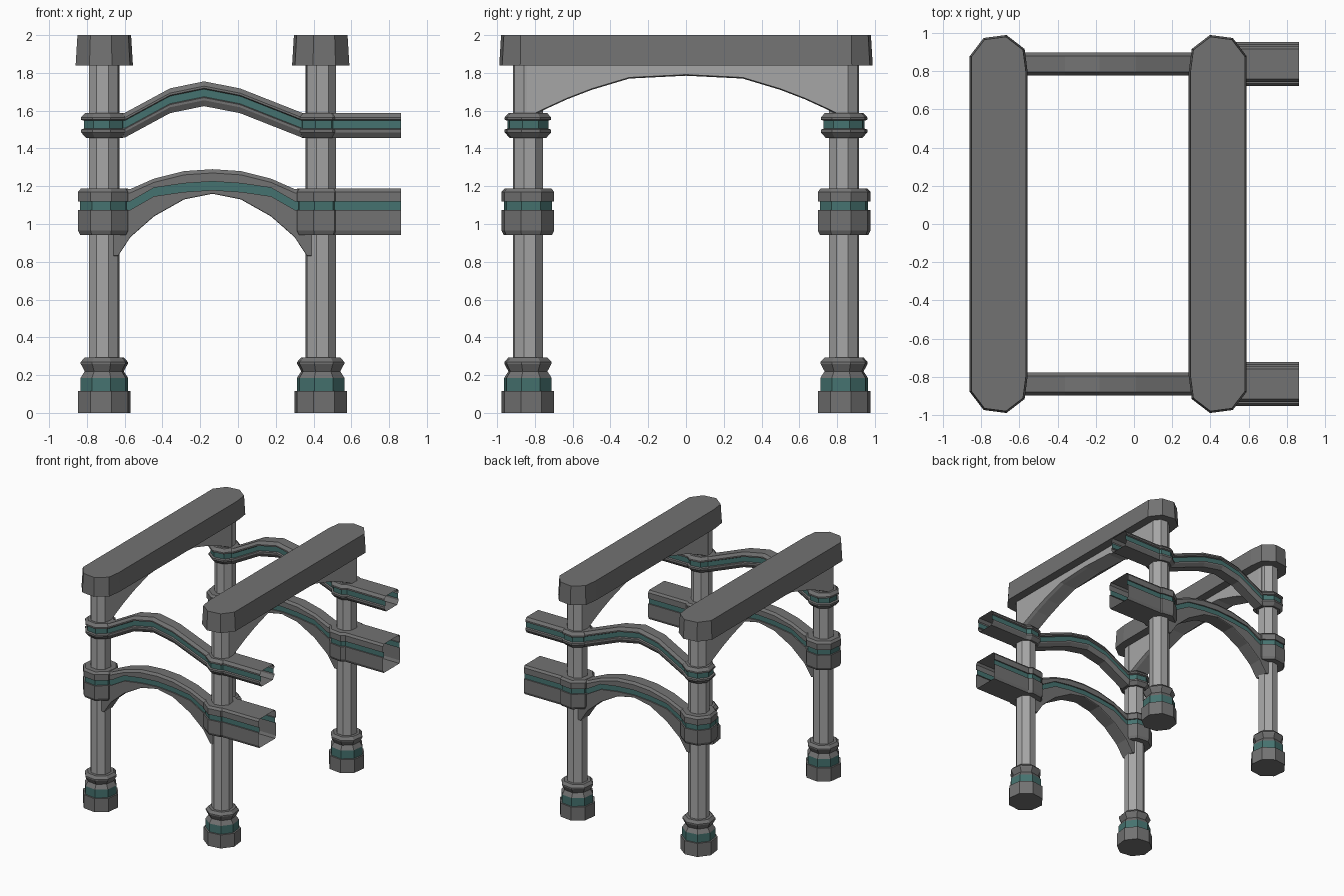
import bpy, bmesh
from math import cos, sin, radians

if "Cube" in bpy.data.objects:
    bpy.data.objects.remove(bpy.data.objects["Cube"])

MID, HALF, PY = -0.135, 0.573, 0.837   # pillar grid centre in x, half spacing in x and y


def material(name, *rgb):
    m = bpy.data.materials.new(name)
    m.diffuse_color = (*rgb, 1)
    m.use_nodes = True
    m.node_tree.nodes["Principled BSDF"].inputs["Base Color"].default_value = m.diffuse_color
    return m


teal = material("teal_trim", .06, .17, .16)
dark = material("dark_stone", .17, .17, .17)
light = material("light_stone", .38, .38, .38)


def loft(name, rings, is_teal=None, caps=True, base=dark):
    """Skin closed rings of points; is_teal(ring, side) picks the coloured faces."""
    bm = bmesh.new()
    vs = [[bm.verts.new(p) for p in r] for r in rings]
    n = len(rings[0])
    for i in range(len(vs) - 1):
        for j in range(n):
            k = (j + 1) % n
            f = bm.faces.new((vs[i][j], vs[i][k], vs[i + 1][k], vs[i + 1][j]))
            if is_teal and is_teal(i, j):
                f.material_index = 1
    if caps:
        bm.faces.new(vs[0])
        bm.faces.new(vs[-1])
    bmesh.ops.recalc_face_normals(bm, faces=bm.faces)
    me = bpy.data.meshes.new(name)
    bm.to_mesh(me)
    bm.free()
    me.materials.append(base)
    if is_teal:
        me.materials.append(teal)
    ob = bpy.data.objects.new(name, me)
    bpy.context.collection.objects.link(ob)
    return ob


def octagon(sx, sy, r, z):
    """Slightly turned octagon around one pillar, mirrored per corner."""
    return [(MID + sx * (HALF - r * cos(radians(30 + 45 * k))),
             sy * (PY + r * sin(radians(30 + 45 * k))), z) for k in range(8)]


def turned(name, sx, sy, profile, teal_seg):
    loft(name, [octagon(sx, sy, r, z) for r, z in profile], lambda i, j: i == teal_seg)


def mirrored(half):
    """Complete a section from its right half, listed top to bottom."""
    return half + [(-y, z) for y, z in reversed(half)]


BASE = [(.144, 0), (.144, .115), (.130, .115), (.130, .185), (.127, .19),
        (.107, .22), (.129, .26), (.129, .27), (.108, .292)]
LOWER = [(.133, .943), (.144, .965), (.144, 1.075), (.132, 1.075), (.132, 1.12),
         (.144, 1.12), (.144, 1.17), (.128, 1.188)]
UPPER = [(.100, 1.455), (.127, 1.485), (.127, 1.50), (.112, 1.505), (.112, 1.547),
         (.127, 1.552), (.127, 1.565), (.105, 1.588)]

# Lower arch stations: distance from middle, top, teal top, underside
LOW_ARCH = [(0, 1.29, 1.225, 1.16), (.15, 1.28, 1.215, 1.13), (.31, 1.24, 1.192, 1.04),
            (.435, 1.185, 1.12, .93), (.50, 1.185, 1.12, .83), (.57, 1.185, 1.12, .83)]
LOW_ARCH = [(-s[0],) + s[1:] for s in reversed(LOW_ARCH[1:])] + LOW_ARCH
# Upper arch path: x and rise
UP_ARCH = [(-.71, 0), (-.60, 0), (-.36, .13), (-.18, .167), (.01, .13), (.34, 0), (.44, 0)]

for sy, side in ((-1, "front"), (1, "back")):
    # Pillars with base and two collars
    for sx, hand in ((-1, "left"), (1, "right")):
        tag = f"{side}_{hand}"
        turned(f"{tag}_base", sx, sy, BASE, 2)
        loft(f"{tag}_column", [octagon(sx, sy, .083, z) for z in (.27, 1.86)], base=light)
        turned(f"{tag}_lower_collar", sx, sy, LOWER, 3)
        turned(f"{tag}_upper_collar", sx, sy, UPPER, 3)

    # Lower arched rail with spandrel
    rings = []
    for u, top, t, bot in LOW_ARCH:
        half = [(.045, top), (.06, top - .02), (.06, t), (.05, t), (.05, t - .045),
                (.06, t - .045), (.06, bot + .003), (.055, bot)]
        rings.append([(MID + u, sy * PY + y, z) for y, z in mirrored(half)])
    loft(f"{side}_lower_arch", rings, lambda i, j: j in (3, 11))

    # Upper arched rail
    half = [(.042, 1.588), (.06, 1.563), (.06, 1.552), (.048, 1.547), (.048, 1.507),
            (.06, 1.502), (.06, 1.488), (.042, 1.457)]
    rings = [[(x, sy * PY + y, z + dz) for y, z in mirrored(half)] for x, dz in UP_ARCH]
    loft(f"{side}_upper_arch", rings, lambda i, j: j in (3, 11))

    # Hollow rail stubs running out to the right
    for name, prof, w in (("lower", LOWER, .115 / .144), ("upper", UPPER, .095 / .127)):
        sec = mirrored([(r * w, z) for r, z in reversed(prof)])
        loft(f"{side}_{name}_rail_stub",
             [[(x, sy * PY + y, z) for y, z in sec] for x in (.47, .862)],
             lambda i, j: j in (3, 11), caps=False)

# Top beams with octagonal ends, and the arched web beneath each
ARCH = [(0, 1.785), (.3, 1.77), (.5, 1.71), (.63, 1.66), (.75, 1.605), (.8, 1.58), (.85, 1.58)]
ARCH = [(-y, z) for y, z in reversed(ARCH[1:])] + ARCH
for sx, hand in ((-1, "left"), (1, "right")):
    rings = []
    for r, z in ((.157, 1.84), (.147, 2.0)):
        back = [(MID + sx * (HALF + r * cos(radians(a))),
                 PY + r * sin(radians(a)), z) for a in (15, 60, 105, 150, 195)]
        rings.append(back + [(x, -y, z) for x, y, z in reversed(back)])
    loft(f"{hand}_top_beam", rings)
    cx = MID + sx * HALF
    loft(f"{hand}_beam_arch",
         [[(cx + w, y, h) for w, h in
           mirrored([(.078, 1.85), (.078, z + .006), (.05, z)])] for y, z in ARCH], base=light)
